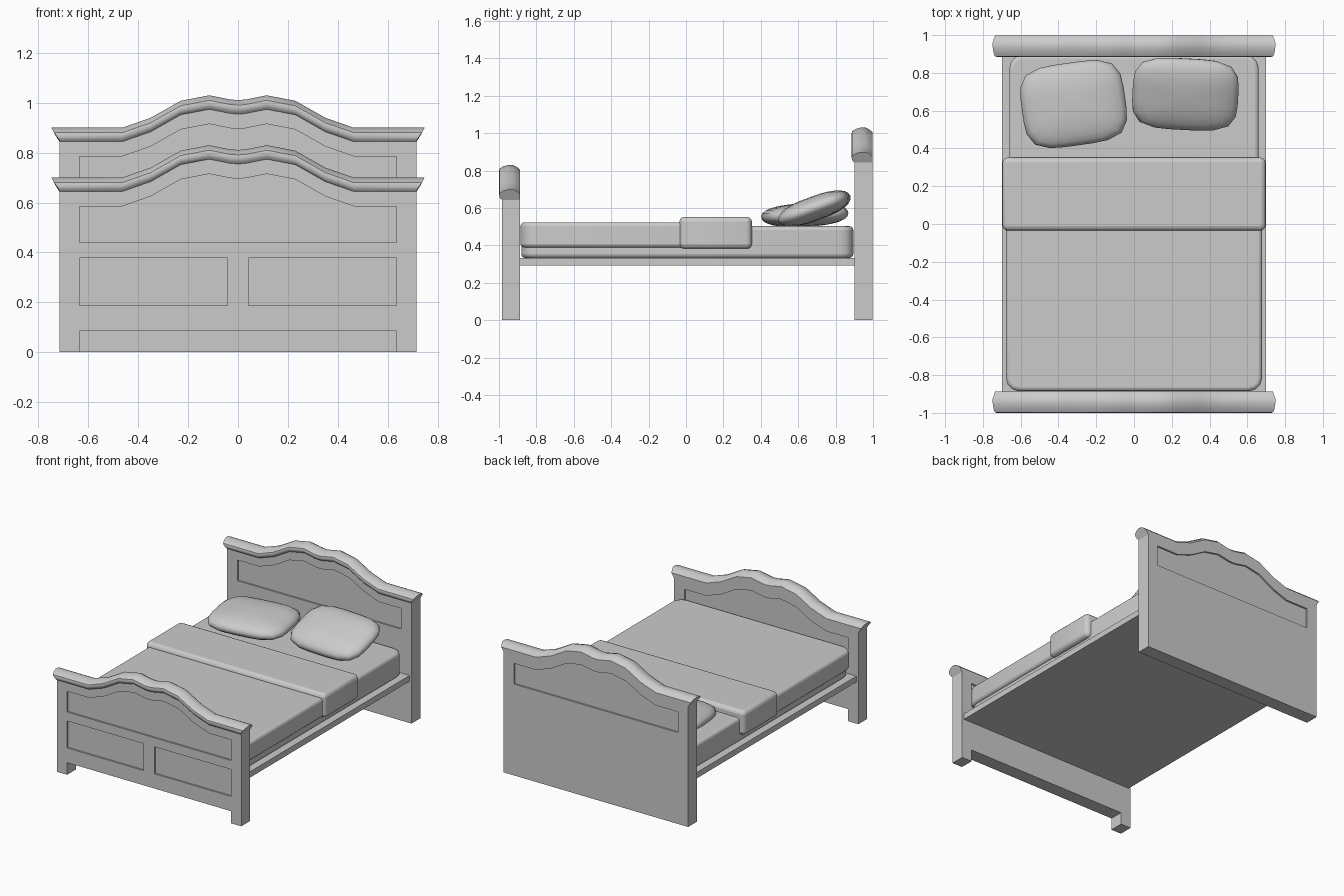
import bpy, bmesh, math
from mathutils import Matrix

if "Cube" in bpy.data.objects:
    bpy.data.objects.remove(bpy.data.objects["Cube"])

# Right half of the wavy crest line, (x, height) at the headboard
CREST = [(0, 1.011), (0.03, 1.013), (0.115, 1.03), (0.23, 1.008), (0.35, 0.94), (0.465, 0.90)]


def crest(end):
    """Full crest line, left to right, flat out to +-end."""
    half = CREST + [(end, 0.90)]
    return [(-x, z) for x, z in reversed(half[1:])] + half


def finish(name, bm, smooth=None):
    bmesh.ops.recalc_face_normals(bm, faces=bm.faces[:])
    me = bpy.data.meshes.new(name)
    bm.to_mesh(me)
    bm.free()
    ob = bpy.data.objects.new(name, me)
    bpy.context.collection.objects.link(ob)
    if smooth:
        bpy.ops.object.select_all(action='DESELECT')
        ob.select_set(True)
        bpy.context.view_layer.objects.active = ob
        bpy.ops.object.shade_smooth_by_angle(angle=math.radians(smooth))
    return ob


def prism(name, pts, y0, y1):
    """Extrude an (x, z) outline from y0 to y1."""
    bm = bmesh.new()
    f = bm.faces.new([bm.verts.new((x, y0, z)) for x, z in pts])
    ext = bmesh.ops.extrude_face_region(bm, geom=[f])['geom']
    bmesh.ops.translate(bm, vec=(0, y1 - y0, 0), verts=[v for v in ext if isinstance(v, bmesh.types.BMVert)])
    return finish(name, bm)


def cut(ob, pts, y0, y1):
    cutter = prism(ob.name + "_panel_cutter", pts, y0, y1)
    cutter.hide_render = True
    cutter.hide_viewport = True
    cutter.display_type = 'WIRE'
    m = ob.modifiers.new("panel", 'BOOLEAN')
    m.operation = 'DIFFERENCE'
    m.solver = 'EXACT'
    m.object = cutter


def rect(x0, x1, z0, z1):
    return [(x0, z0), (x1, z0), (x1, z1), (x0, z1)]


def cornice(name, y, dz):
    # cross-section: (depth from board front, drop below crest, half length)
    prof = [(0.002, -0.058, 0.715), (-0.009, -0.048, 0.718), (-0.015, -0.034, 0.727), (-0.012, -0.02, 0.737),
            (0.008, -0.008, 0.744), (0.035, 0, 0.748), (0.06, 0, 0.748), (0.08, -0.01, 0.742),
            (0.097, -0.026, 0.735), (0.097, -0.058, 0.715)]
    bm = bmesh.new()
    rows = [[bm.verts.new((x, y + d, z + dz + h)) for x, z in crest(e)] for d, h, e in prof]
    n = len(rows)
    for i in range(n):
        a, b = rows[i], rows[(i + 1) % n]
        for j in range(len(a) - 1):
            bm.faces.new((a[j], a[j + 1], b[j + 1], b[j]))
    bm.faces.new([r[0] for r in rows])
    bm.faces.new([r[-1] for r in rows])
    return finish(name, bm, 40)


def board(name, y, dz, legs):
    back, depth = y + 0.097, 0.012
    top = [(x, z + dz - 0.05) for x, z in crest(0.715)]
    foot = [(0.715, 0), (0.635, 0), (0.635, 0.085), (-0.635, 0.085), (-0.635, 0), (-0.715, 0)]
    if not legs:
        foot = [foot[0], foot[-1]]
    ob = prism(name, top + foot, y, back)
    # arched recess on both sides
    arch = [(x, z + dz - 0.115) for x, z in crest(0.635)] + [(0.635, 0.64 + dz), (-0.635, 0.64 + dz)]
    cut(ob, arch, y - 0.05, y + depth)
    cut(ob, arch, back - depth, back + 0.05)
    # twin lower panels
    if legs:
        cut(ob, rect(-0.635, -0.043, 0.188, 0.377), y - 0.05, y + depth)
        cut(ob, rect(0.043, 0.635, 0.188, 0.377), y - 0.05, y + depth)
    cornice(name + "_cornice", y, dz)


def soft_box(name, x, y0, y1, z0, z1, corner, edge):
    """Box with rounded plan corners and softened rims."""
    bm = bmesh.new()
    bmesh.ops.create_cube(bm, size=1)
    bmesh.ops.scale(bm, vec=(2 * x, y1 - y0, z1 - z0), verts=bm.verts)
    bmesh.ops.translate(bm, vec=(0, (y0 + y1) / 2, (z0 + z1) / 2), verts=bm.verts)
    if corner:
        upright = [e for e in bm.edges if abs(e.verts[0].co.z - e.verts[1].co.z) > 0.01]
        bmesh.ops.bevel(bm, geom=upright, offset=corner, segments=3, profile=0.5, affect='EDGES')
    ob = finish(name, bm, 50 if corner else None)
    if edge:
        m = ob.modifiers.new("rim", 'BEVEL')
        m.width, m.segments, m.limit_method, m.angle_limit = edge, 3, 'ANGLE', math.radians(45)
    return ob


def pillow(name, loc, size, tilt, turn):
    bm = bmesh.new()
    bmesh.ops.create_uvsphere(bm, u_segments=24, v_segments=12, radius=1)
    for v in bm.verts:
        x, y, z = v.co
        r = math.hypot(x, y)
        if r > 1e-4:
            c, s = x / r, y / r
            k = (r ** 0.8) / (c ** 4 + s ** 4) ** 0.25
            v.co.x, v.co.y = c * k, s * k
        v.co.z = math.copysign(abs(z) ** 0.9, z)
    bmesh.ops.scale(bm, vec=[d / 2 for d in size], verts=bm.verts)
    rot = Matrix.Rotation(math.radians(turn), 4, 'Z') @ Matrix.Rotation(math.radians(tilt), 4, 'X')
    bmesh.ops.transform(bm, matrix=Matrix.Translation(loc) @ rot, verts=bm.verts)
    return finish(name, bm, 60)


# End boards
board("footboard", -0.985, -0.2, True)
board("headboard", 0.9, 0, False)

# Base and bedding
soft_box("bed_base", 0.70, -0.89, 0.902, 0.292, 0.333, 0, 0)
soft_box("mattress", 0.66, -0.88, 0.895, 0.333, 0.502, 0.07, 0.02)
soft_box("blanket", 0.678, -0.885, 0.33, 0.388, 0.523, 0.07, 0.02)
soft_box("blanket_fold", 0.697, -0.035, 0.352, 0.382, 0.552, 0.03, 0.025)

# Pillows
pillow("left_pillow", (-0.32, 0.635, 0.562), (0.55, 0.44, 0.125), 3, 8)
pillow("right_pillow", (0.272, 0.687, 0.597), (0.56, 0.40, 0.13), 20, -3)
